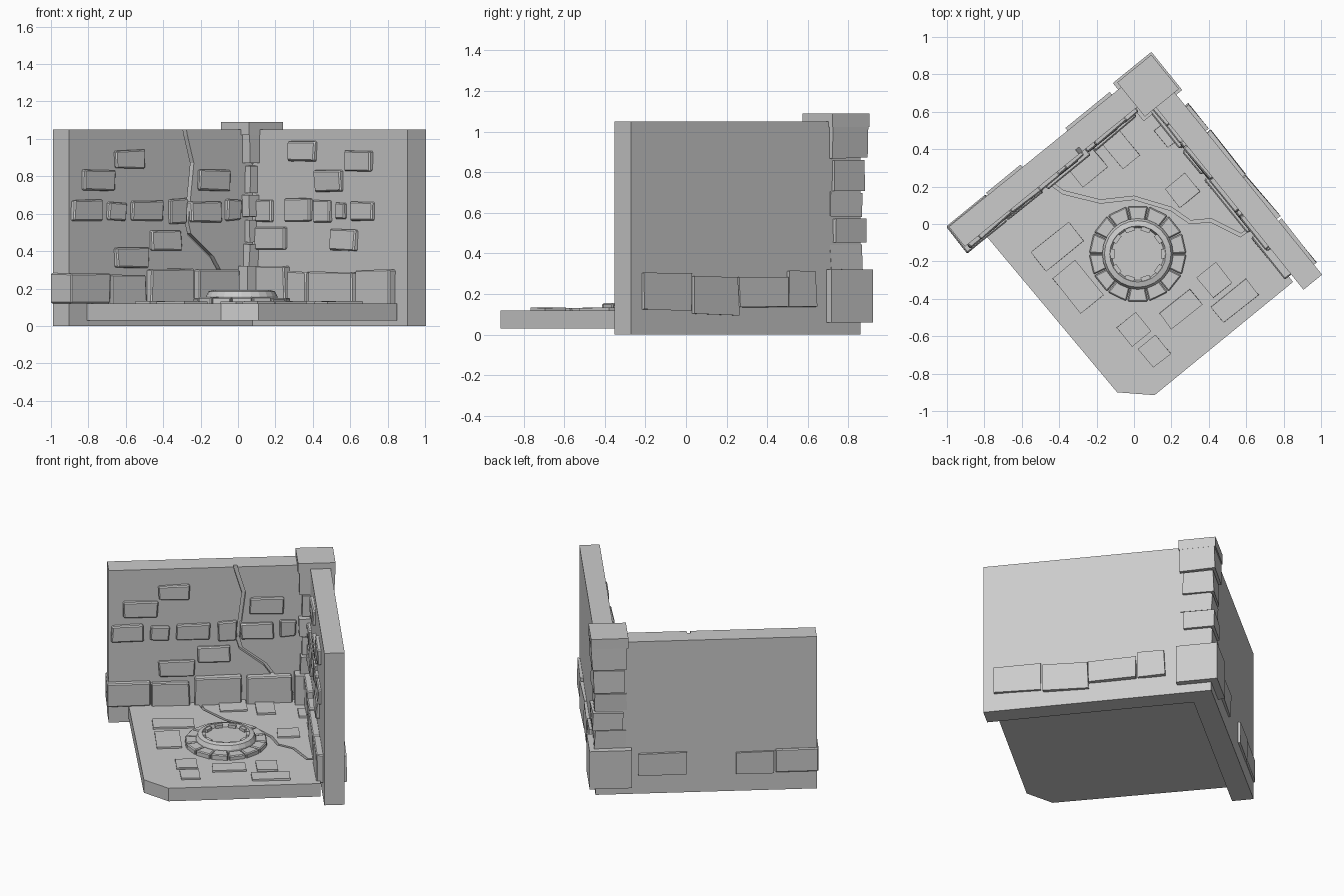
import bpy, bmesh, math, random
from mathutils import Matrix, Vector

random.seed(4)
if "Cube" in bpy.data.objects:
    bpy.data.objects.remove(bpy.data.objects["Cube"], do_unlink=True)

stone = bpy.data.materials.new("grey stone")
stone.use_nodes = True
GREY = (0.6, 0.6, 0.6, 1)
stone.diffuse_color = GREY
stone.node_tree.nodes["Principled BSDF"].inputs["Base Color"].default_value = GREY

# Corner frame: p runs along the left wall, q along the right wall, z up
ANGLE = math.radians(39)
CORNER = Vector((0.09, 0.86, 0))
A = Vector((-math.cos(ANGLE), -math.sin(ANGLE), 0))
B = Vector((math.sin(ANGLE), -math.cos(ANGLE), 0))
LEFT_T, RIGHT_T = 0.137, 0.128          # wall thicknesses
LEFT_L, RIGHT_L = 1.39, 1.455           # wall lengths


def place(p, q, z):
    return CORNER + A * p + B * q + Vector((0, 0, z))


def finish(name, bm, bevel=0):
    bmesh.ops.recalc_face_normals(bm, faces=bm.faces)
    mesh = bpy.data.meshes.new(name)
    bm.to_mesh(mesh)
    bm.free()
    mesh.materials.append(stone)
    obj = bpy.data.objects.new(name, mesh)
    bpy.context.collection.objects.link(obj)
    if bevel:
        mod = obj.modifiers.new("chipped edges", "BEVEL")
        mod.width, mod.segments = bevel, 1
    return obj


def add_block(bm, p, q, z, jitter=0.0):
    """Box between (low, high) pairs in the corner frame."""
    box = bmesh.ops.create_cube(bm, size=1)["verts"]
    for v in box:
        c = [lo + (hi - lo) * (k + 0.5) + random.uniform(-jitter, jitter)
             for (lo, hi), k in zip((p, q, z), v.co)]
        v.co = place(*c)


def prism(bm, points, z0, z1):
    """Extrude a flat outline given in x, y."""
    face = bm.faces.new([bm.verts.new((x, y, z0)) for x, y in points])
    top = bmesh.ops.extrude_face_region(bm, geom=[face])["geom"]
    for v in top:
        if isinstance(v, bmesh.types.BMVert):
            v.co.z = z1


def ribbon(path, width):
    """Outline of a jagged crack that tapers at its last point."""
    pts = [Vector(p) for p in path]
    left, right = [], []
    for i, c in enumerate(pts):
        d = (pts[min(i + 1, len(pts) - 1)] - pts[max(i - 1, 0)]).normalized()
        n = Vector((-d.y, d.x)) * width * (0.3 if i == len(pts) - 1 else 0.5)
        left.append(c + n)
        right.append(c - n)
    return left + right[::-1]


def carve(target, cutter):
    cutter.hide_render = True
    cutter.hide_set(True)
    cutter.display_type = "WIRE"
    mod = target.modifiers.new("crack", "BOOLEAN")
    mod.operation, mod.object, mod.solver = "DIFFERENCE", cutter, "EXACT"


# Walls
bm = bmesh.new()
add_block(bm, (0, LEFT_L), (0, LEFT_T), (0, 1.05))
left_wall = finish("left_wall", bm)
bm = bmesh.new()
add_block(bm, (0, RIGHT_T), (LEFT_T, RIGHT_L), (0, 1.05))
add_block(bm, (0, RIGHT_T), (0.02, LEFT_T), (0.01, 1.04))
right_wall = finish("right_wall", bm)

# Floor with a clipped front corner
bm = bmesh.new()
prism(bm, [(-0.81, -0.04), (-0.09, -0.9), (0.11, -0.915), (0.85, -0.31),
           (0.08, 0.7)], 0.03, 0.12)
floor = finish("floor", bm)

# Crack down the left wall, drawn in x, z
bm = bmesh.new()
wall_path = [(-0.29, 1.08), (-0.28, 1.02), (-0.245, 0.87), (-0.275, 0.56), (-0.26, 0.49),
             (-0.14, 0.37), (-0.06, 0.22), (0.0, 0.16)]
prism(bm, ribbon(wall_path, 0.018), LEFT_T - 0.03, LEFT_T + 0.03)
for v in bm.verts:
    x, z, q = v.co
    v.co = place((0.176 - x) / math.cos(ANGLE), q, z)
carve(left_wall, finish("wall_crack_cutter", bm))

# Crack across the floor
bm = bmesh.new()
floor_path = [(-0.46, 0.23), (-0.38, 0.17), (-0.18, 0.12), (0.0, 0.14), (0.2, 0.08),
              (0.3, 0.01), (0.41, 0.02), (0.57, -0.06), (0.63, -0.02)]
prism(bm, ribbon(floor_path, 0.018), 0.09, 0.15)
carve(floor, finish("floor_crack_cutter", bm))

# Raised stones on the inner faces, each as x range and z range
left_stones = [
    (-.66, -.51, .845, .94), (-.835, -.665, .725, .835), (-.215, -.05, .725, .835),
    (-.89, -.735, .56, .675), (-.70, -.61, .565, .66), (-.575, -.41, .565, .67),
    (-.37, -.28, .545, .68), (-.26, -.1, .555, .665), (-.07, .01, .565, .675),
    (-.47, -.31, .4, .51), (-.66, -.485, .31, .42)]
left_base = [(-.70, -.51, .1, .27), (-.485, -.255, .1, .305), (-.23, -.01, .1, .3)]
right_stones = [
    (.28, .42, .88, .99), (.58, .72, .83, .935), (.42, .56, .72, .835),
    (.1, .19, .56, .67), (.26, .395, .56, .68), (.41, .5, .555, .67),
    (.53, .58, .57, .66), (.61, .73, .56, .665), (.1, .26, .41, .525),
    (.5, .64, .405, .515)]
right_base = [(.1, .275, .1, .32), (.29, .39, .1, .29), (.41, .64, .1, .29), (.66, .84, .1, .3)]

bm = bmesh.new()
for group, depth in ((left_stones, 0.022), (left_base, 0.04)):
    for x0, x1, z0, z1 in group:
        p = [(0.176 - x) / math.cos(ANGLE) for x in (x1, x0)]
        add_block(bm, p, (LEFT_T - 0.03, LEFT_T + depth), (z0, z1), 0.005)
add_block(bm, (1.13, LEFT_L + 0.012), (-0.012, LEFT_T + 0.035), (0.12, 0.28), 0.003)
finish("left_wall_stones", bm, 0.007)

bm = bmesh.new()
for group, depth in ((right_stones, 0.022), (right_base, 0.04)):
    for x0, x1, z0, z1 in group:
        q = [(x + 0.01) / math.sin(ANGLE) for x in (x0, x1)]
        add_block(bm, (RIGHT_T - 0.03, RIGHT_T + depth), q, (z0, z1), 0.005)
finish("right_wall_stones", bm, 0.007)

# Base stones on the outer faces
bm = bmesh.new()
for p0, p1, z0, z1 in [(.27, .57, .13, .28), (.88, 1.12, .12, .27)]:
    add_block(bm, (p0, p1), (-0.015, 0.03), (z0, z1), 0.004)
for y0, y1, z0, z1 in [(-.215, .015, .12, .3), (.03, .25, .1, .285),
                       (.255, .485, .135, .285), (.5, .63, .135, .31)]:
    q = [(CORNER.y - y) / math.cos(ANGLE) for y in (y1, y0)]
    add_block(bm, (-0.02, 0.03), q, (z0, z1), 0.006)
finish("outer_base_stones", bm)

# Corner post: stacked blocks, a large foot and a flat cap
bm = bmesh.new()
for z0, z1, low, high in [(.32, .44, -.005, .19), (.45, .57, -.02, .175), (.58, .7, -.005, .195),
                          (.71, .86, -.015, .18), (.87, 1.025, -.025, .195)]:
    add_block(bm, (low, high), (low, high), (z0, z1), 0.005)
add_block(bm, (-0.04, 0.225), (-0.045, 0.217), (0.06, 0.32))
finish("corner_post", bm)
bm = bmesh.new()
add_block(bm, (-0.03, 0.205), (-0.033, 0.202), (1.022, 1.09))
finish("post_cap", bm)

# Floor slabs: centre x, y and size along each wall direction
bm = bmesh.new()
for x, y, lu, lv in [(-.41, -.12, .26, .13), (-.30, -.335, .155, .24), (0, -.565, .13, .13),
                     (.11, -.68, .12, .13), (.25, -.455, .21, .11), (.54, -.41, .24, .11),
                     (.43, -.3, .13, .14), (.26, .18, .14, .13), (-.07, .4, .12, .18),
                     (-.255, .31, .17, .15), (.19, .49, .12, .12)]:
    d = Vector((x, y, 0)) - CORNER
    p, q = d.dot(A), d.dot(B)
    add_block(bm, (p - lu / 2, p + lu / 2), (q - lv / 2, q + lv / 2), (0.1, 0.131), 0.003)
finish("floor_slabs", bm)

# Round dais: ring of wedge stones
CENTRE = Vector((0.02, -0.16, 0))
WEDGES = 14
bm = bmesh.new()
for i in range(WEDGES):
    a0, a1 = (math.tau * (i + e) / WEDGES for e in (0.03, 0.97))
    ring = [(r * math.cos(a), r * math.sin(a))
            for r, a in ((.175, a0), (.26, a0), (.26, a1), (.175, a1))]
    prism(bm, [(x + CENTRE.x, y + CENTRE.y) for x, y in ring], 0.1,
          0.152 + random.uniform(-0.004, 0.004))
finish("dais_ring", bm, 0.006)

# Dais rim and sunken middle, turned from a profile
bm = bmesh.new()
profile = [(.19, .11), (.19, .16), (.178, .185), (.15, .192), (.14, .168), (0, .168)]
verts = [bm.verts.new((CENTRE.x + r, CENTRE.y, z)) for r, z in profile]
edges = [bm.edges.new(pair) for pair in zip(verts, verts[1:])]
bmesh.ops.spin(bm, geom=verts + edges, cent=CENTRE, axis=(0, 0, 1),
               angle=math.tau, steps=24, use_merge=True)
bmesh.ops.remove_doubles(bm, verts=bm.verts, dist=0.0005)
finish("dais_rim", bm)

# Small studs just inside the rim
bm = bmesh.new()
for i in range(10):
    turn = Matrix.Translation(CENTRE) @ Matrix.Rotation(math.tau * i / 10, 4, "Z")
    bmesh.ops.create_cube(bm, size=1, matrix=turn @ Matrix.Translation((0.14, 0, 0.172))
                          @ Matrix.Diagonal((0.03, 0.05, 0.03, 1)))
finish("dais_studs", bm)
